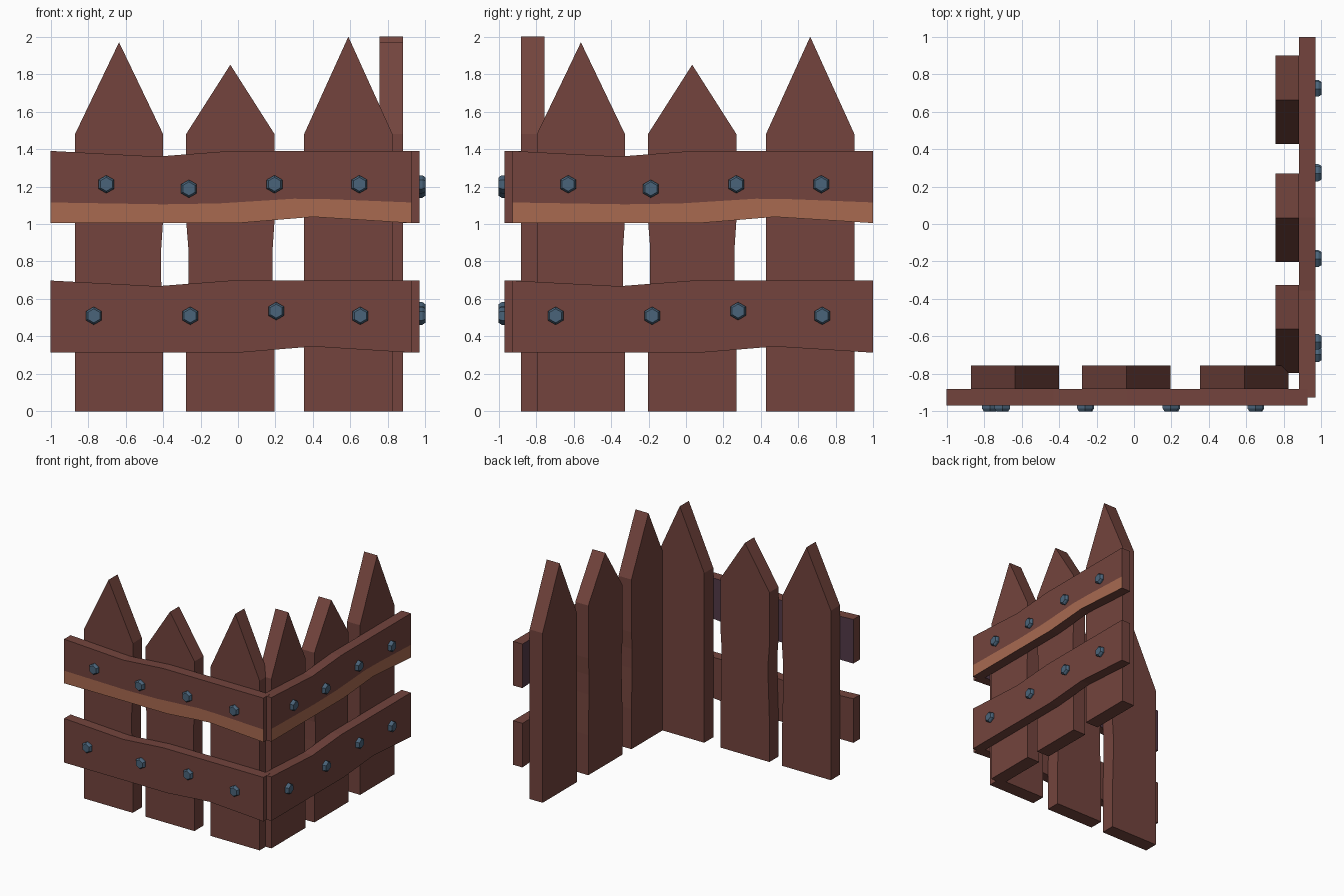
import bpy, bmesh, math
from mathutils import Matrix

if "Cube" in bpy.data.objects:
    bpy.data.objects.remove(bpy.data.objects["Cube"])


def material(name, rgb):
    lin = [(c / 255 / 12.92) if c < 11 else ((c / 255 + 0.055) / 1.055) ** 2.4 for c in rgb]
    m = bpy.data.materials.new(name)
    m.diffuse_color = (*lin, 1)
    m.use_nodes = True
    m.node_tree.nodes["Principled BSDF"].inputs["Base Color"].default_value = m.diffuse_color
    return m


WOOD = material("brown wood", (115, 68, 61))
STRIPE = material("orange wood", (168, 106, 80))
BACK = material("dark plum wood", (84, 58, 72))
STEEL = material("blue steel", (74, 100, 122))


def finish(name, bm, mats, matrix):
    bmesh.ops.recalc_face_normals(bm, faces=bm.faces)
    bm.transform(matrix)
    me = bpy.data.meshes.new(name)
    bm.to_mesh(me)
    bm.free()
    for m in mats:
        me.materials.append(m)
    ob = bpy.data.objects.new(name, me)
    bpy.context.collection.objects.link(ob)


def lerp(pts, x):
    for (x0, z0), (x1, z1) in zip(pts, pts[1:]):
        if x <= x1:
            return z0 + (z1 - z0) * (x - x0) / (x1 - x0)
    return pts[-1][1]


# Pointed board, with optional worn notches in its left and right edges
def picket(name, x0, x1, peak, left, right, matrix):
    def edge(x, wear):
        return [(x, 0)] + ([(x, 0.35), (x + wear, 0.7), (x + wear, 0.87), (x, 1.02)] if wear else []) + [(x, 1.48)]
    outline = edge(x1, right) + [((x0 + x1) / 2, peak)] + edge(x0, left)[::-1]
    bm = bmesh.new()
    face = bm.faces.new([bm.verts.new((x, -0.88, z)) for x, z in outline])
    new = bmesh.ops.extrude_face_region(bm, geom=[face])["geom"]
    bmesh.ops.translate(bm, vec=(0, 0.125, 0), verts=[v for v in new if isinstance(v, bmesh.types.BMVert)])
    finish(name, bm, [WOOD], matrix)


TOP = [(-1, 1.39), (-0.43, 1.36), (-0.04, 1.39), (0.925, 1.39)]
MID = [(-1, 1.115), (-0.4, 1.105), (-0.1, 1.11), (0.3, 1.135), (0.5, 1.132), (0.925, 1.115)]
LOW = [(-1, 1.005), (0, 1.005), (0.4, 1.038), (0.925, 1.005)]


# Wavy rail built from cross-sections; the front is split along the stripe
def rail(name, drop, painted, matrix):
    bm = bmesh.new()
    rings = []
    for x in sorted({p[0] for p in TOP + MID + LOW}):
        t, m, b = (lerp(c, x) - drop for c in (TOP, MID, LOW))
        rings.append([bm.verts.new((x, y, z)) for y, z in
                      ((-0.97, t), (-0.97, m), (-0.97, b), (-0.88, b), (-0.88, t))])
    for r, s in zip(rings, rings[1:]):
        for i in range(5):
            j = (i + 1) % 5
            f = bm.faces.new((r[i], r[j], s[j], s[i]))
            if painted:
                f.material_index = {1: 1, 3: 2}.get(i, 0)
    bm.faces.new(rings[0])
    bm.faces.new(rings[-1])
    finish(name, bm, [WOOD, STRIPE, BACK] if painted else [WOOD], matrix)


# Hexagonal bolt head with a chamfered rim
def bolt(name, x, z, matrix):
    bm = bmesh.new()
    rings = [[bm.verts.new((x + r * math.sin(k * math.pi / 3), y, z + r * math.cos(k * math.pi / 3)))
              for k in range(6)] for y, r in ((-0.965, 0.048), (-0.985, 0.048), (-1.0, 0.037))]
    for a, b in zip(rings, rings[1:]):
        for k in range(6):
            bm.faces.new((a[k], a[k - 1], b[k - 1], b[k]))
    bm.faces.new(rings[0])
    bm.faces.new(rings[-1])
    finish(name, bm, [STEEL], matrix)


PICKETS = [(-0.87, -0.4, 1.97, 0, -0.01),
           (-0.277, 0.195, 1.85, 0.012, -0.01),
           (0.353, 0.825, 2.0, 0, 0)]
BOLTS = [(-0.703, 1.212), (-0.262, 1.188), (0.195, 1.212), (0.648, 1.212),
         (-0.77, 0.51), (-0.255, 0.51), (0.204, 0.535), (0.653, 0.51)]

# The right panel is the front panel turned a quarter and shifted
turned = Matrix.Translation((0, 0.074, 0)) @ Matrix.Rotation(math.pi / 2, 4, 'Z')
for side, mat in (("front", Matrix.Identity(4)), ("right", turned)):
    for i, p in enumerate(PICKETS):
        picket(f"{side}_picket_{i + 1}", *p, mat)
    rail(f"{side}_upper_rail", 0, True, mat)
    rail(f"{side}_lower_rail", 0.692, False, mat)
    for i, (x, z) in enumerate(BOLTS):
        bolt(f"{side}_bolt_{i + 1}", x, z, mat)
